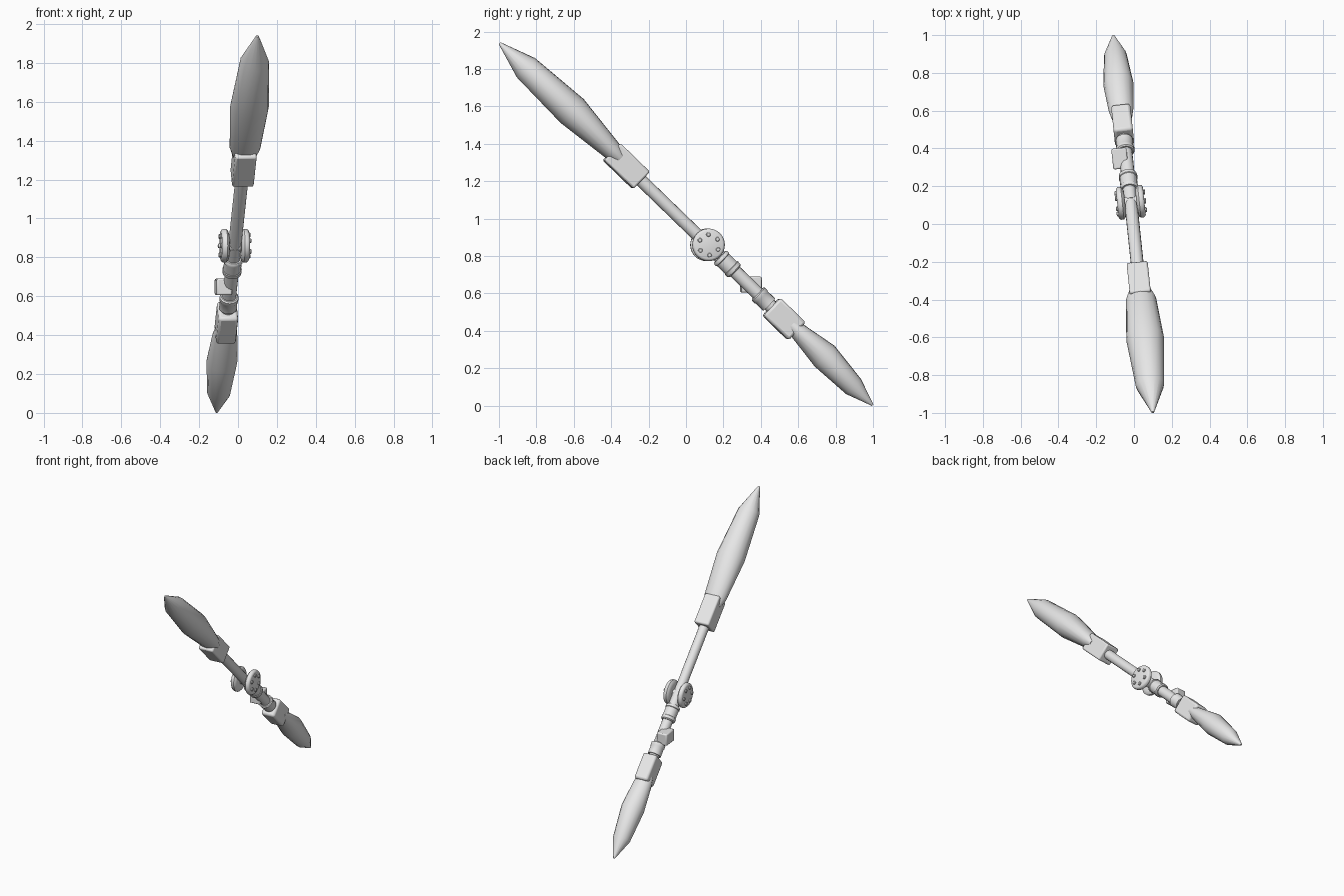
import bpy, bmesh
from math import pi, sin, cos, radians
from mathutils import Matrix, Vector

cube = bpy.data.objects.get("Cube")
if cube:
    bpy.data.objects.remove(cube, do_unlink=True)

grey = bpy.data.materials.new("light grey")
grey.use_nodes = True
COLOUR = (0.8, 0.8, 0.8, 1)
grey.diffuse_color = COLOUR
grey.node_tree.nodes["Principled BSDF"].inputs["Base Color"].default_value = COLOUR

# Shaft frame: local z runs up the shaft, local x is the hinge axis
PIVOT = Vector((-0.017, 0.115, 0.86))
along = Vector((0.21, -2.0, 1.94)).normalized()
across = Vector((2.0, 0.21, 0)).normalized()
depth = along.cross(across)
FRAME = Matrix((across, depth, along)).transposed().to_4x4()
FRAME.translation = PIVOT


def finish(name, bm, matrix, bevel=0):
    bmesh.ops.recalc_face_normals(bm, faces=bm.faces)
    mesh = bpy.data.meshes.new(name)
    bm.to_mesh(mesh)
    bm.free()
    mesh.materials.append(grey)
    ob = bpy.data.objects.new(name, mesh)
    bpy.context.collection.objects.link(ob)
    ob.matrix_world = matrix
    if bevel:
        mod = ob.modifiers.new("soft_edges", 'BEVEL')
        mod.width, mod.segments = bevel, 2
    bpy.ops.object.select_all(action='DESELECT')
    ob.select_set(True)
    bpy.context.view_layer.objects.active = ob
    bpy.ops.object.shade_smooth_by_angle(angle=radians(40))
    return ob


def loft(name, rings, matrix=FRAME, sides=16):
    """Oval rings (height, half width, half depth, depth offset), capped."""
    bm = bmesh.new()
    loops = []
    for z, rx, ry, off in rings:
        loops.append([bm.verts.new((rx * cos(2 * pi * i / sides),
                                    off + ry * sin(2 * pi * i / sides), z))
                      for i in range(sides)])
    for a, b in zip(loops, loops[1:]):
        for i in range(sides):
            j = (i + 1) % sides
            bm.faces.new((a[i], a[j], b[j], b[i]))
    bm.faces.new(loops[0])
    bm.faces.new(loops[-1])
    return finish(name, bm, matrix)


def lathe(name, profile, matrix=FRAME, sides=20):
    return loft(name, [(z, r, r, 0) for z, r in profile], matrix, sides)


def box(name, size, matrix, bevel=0.01):
    bm = bmesh.new()
    bmesh.ops.create_cube(bm, size=1)
    bmesh.ops.scale(bm, vec=size, verts=bm.verts)
    return finish(name, bm, matrix, bevel)


def at(z):
    return FRAME @ Matrix.Translation((0, 0, z))


# Blades
loft("upper_blade", [(0.66, 0.06, 0.04, 0.005), (0.72, 0.08, 0.053, 0.007),
                     (1.02, 0.1, 0.089, 0.01), (1.36, 0.075, 0.071, 0.004),
                     (1.553, 0.007, 0.007, 0)])
loft("lower_blade", [(-0.62, 0.055, 0.04, 0.005), (-0.68, 0.066, 0.048, 0.006),
                     (-0.866, 0.08, 0.077, 0.009), (-1.09, 0.06, 0.057, 0),
                     (-1.233, 0.006, 0.006, 0)])

# Blade sockets
box("upper_socket", (0.112, 0.126, 0.22), at(0.607))
box("lower_socket", (0.102, 0.132, 0.19), at(-0.571), 0.014)

# Shafts and collars
lathe("upper_shaft", [(0.0, 0.034), (0.51, 0.034)], sides=16)
lathe("lower_shaft", [(-0.49, 0.036), (0.0, 0.036)], sides=16)
lathe("upper_collar", [(-0.205, 0.042), (-0.198, 0.049), (-0.178, 0.05),
                       (-0.175, 0.046), (-0.115, 0.046), (-0.112, 0.05),
                       (-0.1, 0.05), (-0.092, 0.044)])
lathe("lower_collar", [(-0.46, 0.046), (-0.405, 0.046), (-0.4, 0.049),
                       (-0.38, 0.049), (-0.374, 0.042)])

# Control block beside the lower shaft
yaw = across.to_track_quat('X', 'Z').to_matrix().to_4x4()
box("control_block", (0.08, 0.11, 0.085),
    Matrix.Translation((-0.075, 0.347, 0.648)) @ yaw, 0.008)

# Hinge: axle, two discs and their bolts
hinge = FRAME @ Matrix.Rotation(pi / 2, 4, 'Y')
lathe("hinge_axle", [(-0.045, 0.03), (0.045, 0.03)], hinge)
for side, sign in (("left", 1), ("right", -1)):
    face = FRAME @ Matrix.Rotation(sign * pi / 2, 4, 'Y')
    lathe(side + "_hinge_disc", [(0.03, 0.06), (0.036, 0.078), (0.045, 0.087),
                                 (0.06, 0.087), (0.069, 0.081), (0.072, 0.074)],
          face, 32)
    for k in range(6):
        angle = k * pi / 3 + 0.3
        spot = Matrix.Translation((0.055 * cos(angle), 0.055 * sin(angle), 0.07))
        lathe(f"{side}_hinge_bolt_{k + 1}", [(0, 0.012), (0.008, 0.012), (0.011, 0.009)],
              face @ spot, 10)
